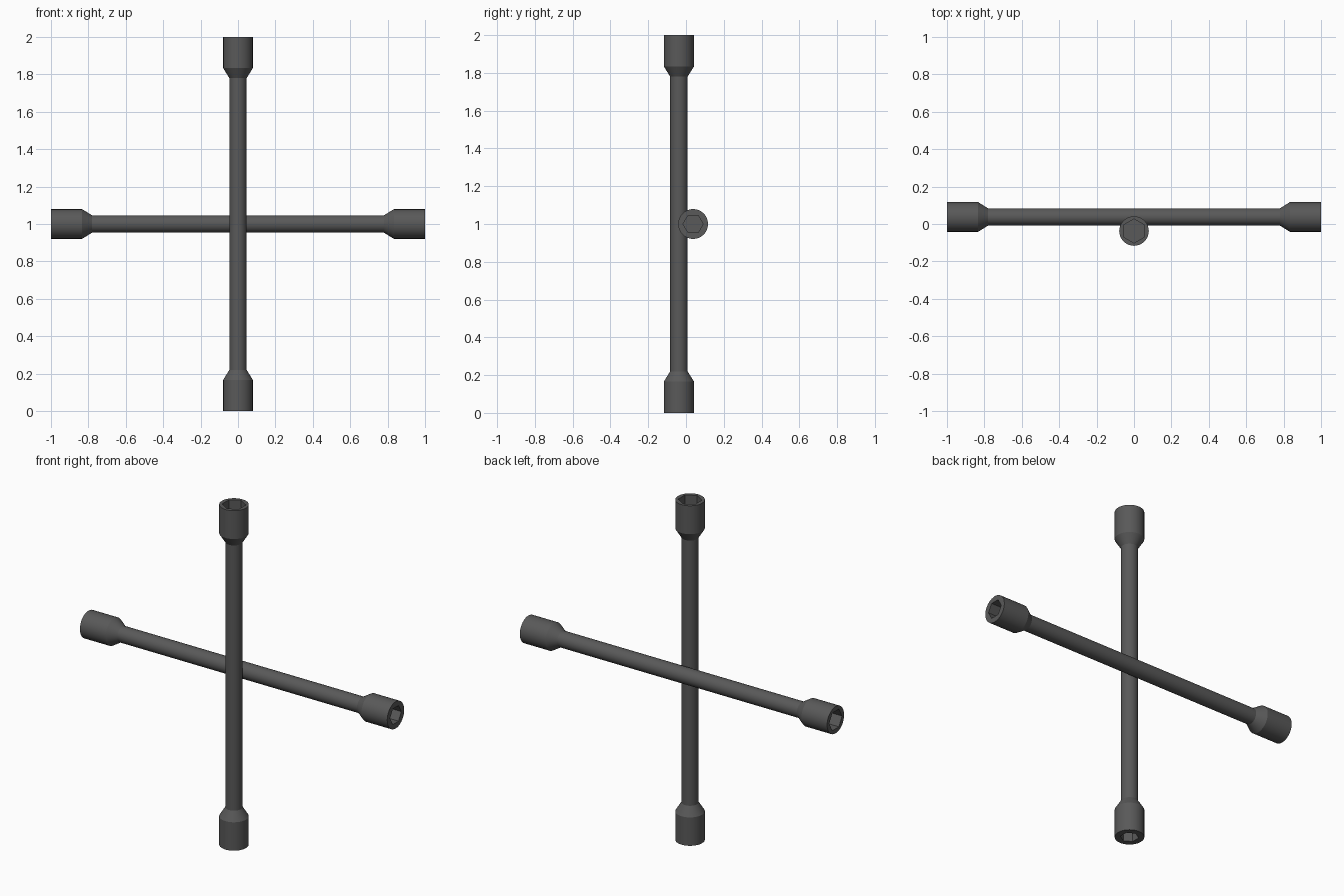
import bpy, bmesh, math
from mathutils import Matrix

if "Cube" in bpy.data.objects:
    bpy.data.objects.remove(bpy.data.objects["Cube"])

steel = bpy.data.materials.new("dark_steel")
steel.diffuse_color = (0.1, 0.1, 0.1, 1)
steel.use_nodes = True
steel.node_tree.nodes["Principled BSDF"].inputs["Base Color"].default_value = steel.diffuse_color

SIDES = 36           # multiple of 6 so rings can become hexagons
ROD, SOCKET = 0.046, 0.079
OFFSET = 0.0375      # each rod sits either side of the middle


def ring(bm, z, r, hexagon=False):
    verts = []
    for i in range(SIDES):
        a = 2 * math.pi * i / SIDES
        k = r
        if hexagon:  # r is the corner radius
            b = a % (math.pi / 3) - math.pi / 6
            k = r * math.cos(math.pi / 6) / math.cos(b)
        a += math.pi / 2
        verts.append(bm.verts.new((k * math.cos(a), k * math.sin(a), z)))
    return verts


def double_socket_bar(name, hex_low, hex_high, matrix, depth=0.13):
    bm = bmesh.new()
    # hex pocket, rim, socket, taper, rod, then the same at the other end
    rings = [
        ring(bm, -1 + depth, hex_low, True), ring(bm, -1, hex_low, True),
        ring(bm, -1, SOCKET), ring(bm, -0.833, SOCKET),
        ring(bm, -0.78, ROD), ring(bm, 0.78, ROD),
        ring(bm, 0.833, SOCKET), ring(bm, 1, SOCKET),
        ring(bm, 1, hex_high, True), ring(bm, 1 - depth, hex_high, True),
    ]
    for a, b in zip(rings, rings[1:]):
        for i in range(SIDES):
            j = (i + 1) % SIDES
            bm.faces.new((a[i], a[j], b[j], b[i]))
    # pocket floors
    bm.faces.new(rings[0][::-1])
    bm.faces.new(rings[-1])
    bmesh.ops.recalc_face_normals(bm, faces=bm.faces)
    bm.transform(matrix)
    mesh = bpy.data.meshes.new(name)
    bm.to_mesh(mesh)
    bm.free()
    mesh.materials.append(steel)
    ob = bpy.data.objects.new(name, mesh)
    bpy.context.collection.objects.link(ob)
    bpy.ops.object.select_all(action='DESELECT')
    ob.select_set(True)
    bpy.context.view_layer.objects.active = ob
    bpy.ops.object.shade_smooth_by_angle(angle=math.radians(28))


# upright bar in front, cross bar behind it
double_socket_bar("upright_bar", 0.05, 0.064,
                  Matrix.Translation((0, -OFFSET, 1)))
double_socket_bar("cross_bar", 0.06, 0.053,
                  Matrix.Translation((0, OFFSET, 1)) @ Matrix.Rotation(math.pi / 2, 4, 'Y'))
